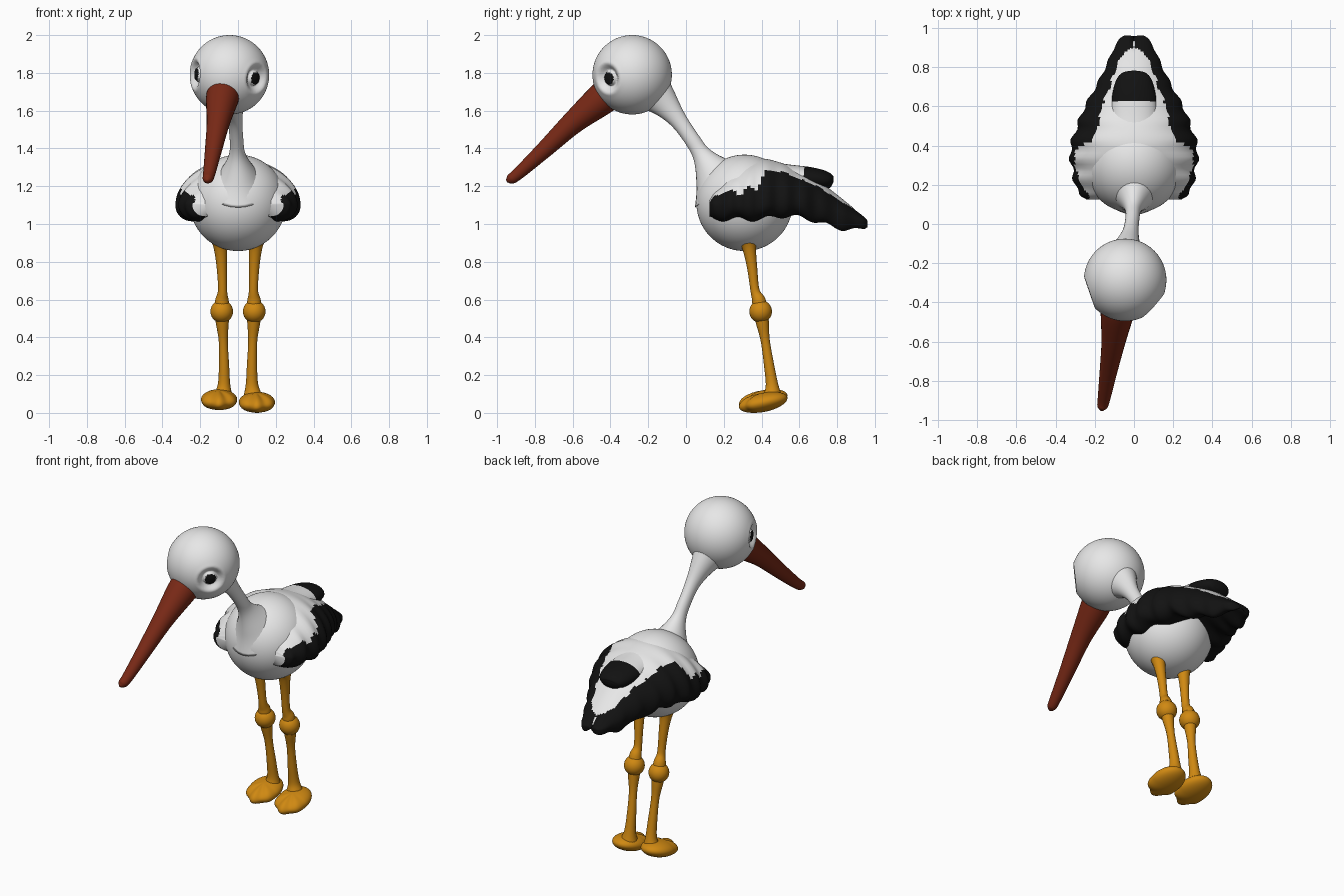
import bpy, bmesh, math
from mathutils import Vector, Matrix

if "Cube" in bpy.data.objects:
    bpy.data.objects.remove(bpy.data.objects["Cube"])


def material(name, r, g, b):
    m = bpy.data.materials.new(name)
    m.diffuse_color = (r, g, b, 1)
    m.use_nodes = True
    m.node_tree.nodes["Principled BSDF"].inputs["Base Color"].default_value = m.diffuse_color
    return m


WHITE = material("white feathers", 0.8, 0.8, 0.8)
BLACK = material("black feathers", 0.006, 0.006, 0.006)
RED = material("beak red brown", 0.19, 0.022, 0.008)
ORANGE = material("leg orange", 0.63, 0.25, 0.006)


def spline(pts, n):
    """Catmull-Rom resampling of tuples, n steps per span."""
    p = [Vector(q) for q in pts]
    p = [p[0] * 2 - p[1]] + p + [p[-1] * 2 - p[-2]]
    out = []
    for i in range(1, len(p) - 2):
        a, b, c, d = p[i - 1:i + 3]
        for k in range(n):
            t = k / n
            out.append(0.5 * (2 * b + (c - a) * t + (2 * a - 5 * b + 4 * c - d) * t * t
                              + (3 * b - a - 3 * c + d) * t ** 3))
    return out + [p[-2]]


def lookup(table, v):
    """Piecewise linear value from (key, value) pairs."""
    for (a, fa), (b, fb) in zip(table, table[1:]):
        if v <= b:
            return fa + (fb - fa) * max(0, (v - a) / (b - a))
    return table[-1][1]


def finish(name, bm, mats, rule=None):
    bmesh.ops.recalc_face_normals(bm, faces=bm.faces)
    for f in bm.faces:
        f.smooth = True
        if rule:
            f.material_index = int(rule(f))
    me = bpy.data.meshes.new(name)
    bm.to_mesh(me)
    bm.free()
    for m in mats:
        me.materials.append(m)
    ob = bpy.data.objects.new(name, me)
    bpy.context.collection.objects.link(ob)
    return ob


def loft(name, rings, mats, rule=None):
    bm = bmesh.new()
    rows = [[bm.verts.new(co) for co in ring] for ring in rings]
    n = len(rows[0])
    for a, b in zip(rows, rows[1:]):
        for i in range(n):
            bm.faces.new((a[i], a[(i + 1) % n], b[(i + 1) % n], b[i]))
    # close both ends with a fan
    for row in (rows[0], rows[-1]):
        mid = bm.verts.new(sum((v.co for v in row), Vector()) / n)
        for i in range(n):
            bm.faces.new((row[i], row[(i + 1) % n], mid))
    return finish(name, bm, mats, rule)


def tube(name, pts, mats, squash=1.0, rule=None, sides=28, steps=8):
    """Round tube through (x, y, z, radius) points."""
    path = spline(pts, steps)
    rings = []
    for i, p in enumerate(path):
        t = (path[min(i + 1, len(path) - 1)] - path[max(i - 1, 0)]).to_3d().normalized()
        u = (Vector((1, 0, 0)) - t * t.x).normalized()
        v = t.cross(u) * squash
        rings.append([p.to_3d() + (u * math.cos(a) + v * math.sin(a)) * p.w
                      for a in (2 * math.pi * k / sides for k in range(sides))])
    return loft(name, rings, mats, rule)


# Body: round ball
bm = bmesh.new()
bmesh.ops.create_icosphere(bm, subdivisions=5, radius=0.255,
                           matrix=Matrix.Translation((0, 0.31, 1.112)))
finish("body", bm, [WHITE])

# Neck: thin in the middle, flaring into head and body
tube("neck", [(-.05, -.20, 1.72, .115), (-.035, -.125, 1.65, .072), (-.018, -.045, 1.555, .042),
              (-.008, .03, 1.45, .036), (-.004, .085, 1.365, .045),
              (0, .145, 1.275, .095), (0, .2, 1.2, .165)], [WHITE], squash=1.15)

# Head: ball with two sunken eye sockets, raised rims and black pupils
HEAD = Vector((-0.045, -0.285, 1.79))
R = 0.21
EYES = [Vector((math.sin(math.radians(a)), -math.cos(math.radians(a)), z)).normalized()
        for a, z in ((48, -0.10), (-71, 0.01))]
SOCKET = [(0, .193), (.036, .189), (.052, .172), (.062, .183), (.076, .206), (.086, .211), (.105, R)]


def off_axis(d):
    """Distance from the nearest eye axis on the head surface."""
    return min(R * math.sin(min(d.angle(e), math.pi / 2)) for e in EYES)


bm = bmesh.new()
bmesh.ops.create_icosphere(bm, subdivisions=6, radius=1)
for v in bm.verts:
    d = v.co.normalized()
    v.co = HEAD + d * lookup(SOCKET, off_axis(d))
finish("head", bm, [WHITE, BLACK],
       lambda f: off_axis((f.calc_center_median() - HEAD).normalized()) < 0.037)

# Beak: long taper, turned slightly with the head
tube("beak", [(-.07, -.38, 1.715, .09), (-.085, -.455, 1.655, .085), (-.105, -.60, 1.535, .061),
              (-.13, -.75, 1.393, .045), (-.153, -.89, 1.265, .032),
              (-.161, -.93, 1.238, .026), (-.164, -.95, 1.228, .008)], [RED])

# Wings: one feathered cape over the back; stations are (y, half width, edge z, rise)
STATIONS = [(.125, .235, 1.105, .03), (.16, .285, 1.10, .10), (.25, .31, 1.10, .19),
            (.38, .325, 1.10, .245), (.5, .29, 1.115, .21), (.6, .25, 1.11, .17),
            (.7, .195, 1.085, .145), (.8, .145, 1.05, .105), (.88, .11, 1.025, .065),
            (.94, .075, 1.012, .03), (.96, .05, 1.01, .01)]
WHITE_HALF = [(.12, .22), (.16, .245), (.25, .29), (.36, .305), (.39, .28), (.43, .215),
              (.5, .18), (.6, .165), (.72, .115), (.8, .09), (.88, .05), (.9, 0)]
SEG = 96
rings = []
for y, w, z, h in spline(STATIONS, 7):
    w *= 1 + 0.03 * math.sin(y * 62)            # scalloped feather edge
    drop = 0.075 * min(1, w / 0.15)
    ring = []
    for k in range(SEG):
        t = 2 * math.pi * k / SEG
        s = math.sin(t)
        dz = h * s if s >= 0 else -drop * abs(math.sin(2 * t)) * (1 + 0.15 * math.sin(y * 40))
        notch = 0.03 * max(0, 1 - abs(math.cos(t)) * 3) * max(0, (y - .88) / .08)
        ring.append(Vector((w * math.cos(t), y - notch, z + dz)))
    rings.append(ring)


def wing_black(f):
    c = f.calc_center_median()
    edge = lookup(WHITE_HALF, c.y) + 0.006 * math.sin(c.y * 70)
    return abs(c.x) > edge or f.normal.z < -0.05


loft("wings", rings, [WHITE, BLACK], wing_black)

# Tail: low hump along the back with a black end
tube("tail", [(0, .28, 1.25, .12), (0, .42, 1.255, .135), (0, .55, 1.248, .12),
              (0, .66, 1.24, .11), (0, .735, 1.23, .09), (0, .765, 1.215, .06),
              (0, .775, 1.21, .02)], [WHITE, BLACK], squash=0.55,
     rule=lambda f: f.calc_center_median().y > 0.62 + 0.3 * f.calc_center_median().x ** 2)

# Legs, knees and feet
for side, s, lift in (("right", 1, 0), ("left", -1, .014)):
    tube(side + "_leg", [(s * .095, .325, .93, .055), (s * .092, .335, .87, .036),
                         (s * .086, .35, .77, .027), (s * .082, .365, .65, .024),
                         (s * .085, .385, .595, .036), (s * .085, .395, .535, .04),
                         (s * .083, .405, .475, .034), (s * .078, .42, .38, .024),
                         (s * .074, .44, .25, .027), (s * .074, .455, .15, .033),
                         (s * .078, .458, .09, .05)], [ORANGE], sides=20)
    bm = bmesh.new()
    bmesh.ops.create_icosphere(bm, subdivisions=4, radius=0.06,
                               matrix=Matrix.Translation((s * .086, .395, .537)))
    finish(side + "_knee", bm, [ORANGE])

    # Foot: flattened, tilted pad with soft toe ridges at the front
    bm = bmesh.new()
    bmesh.ops.create_icosphere(bm, subdivisions=5, radius=1)
    place = (Matrix.Translation((s * .1, .413, .056 + lift))
             @ Matrix.Rotation(math.radians(12), 4, 'X'))
    for v in bm.verts:
        x, y, z = v.co
        a = math.atan2(x, -y)
        toe = 0.07 * math.cos(a * 6) * max(0, -y) if y < 0 else 0
        k = 1 + toe
        v.co = place @ Vector((x * .096 * k, y * .126 * k, z * .05 * (1 + 2.5 * toe * (z > 0))))
    finish(side + "_foot", bm, [ORANGE])
